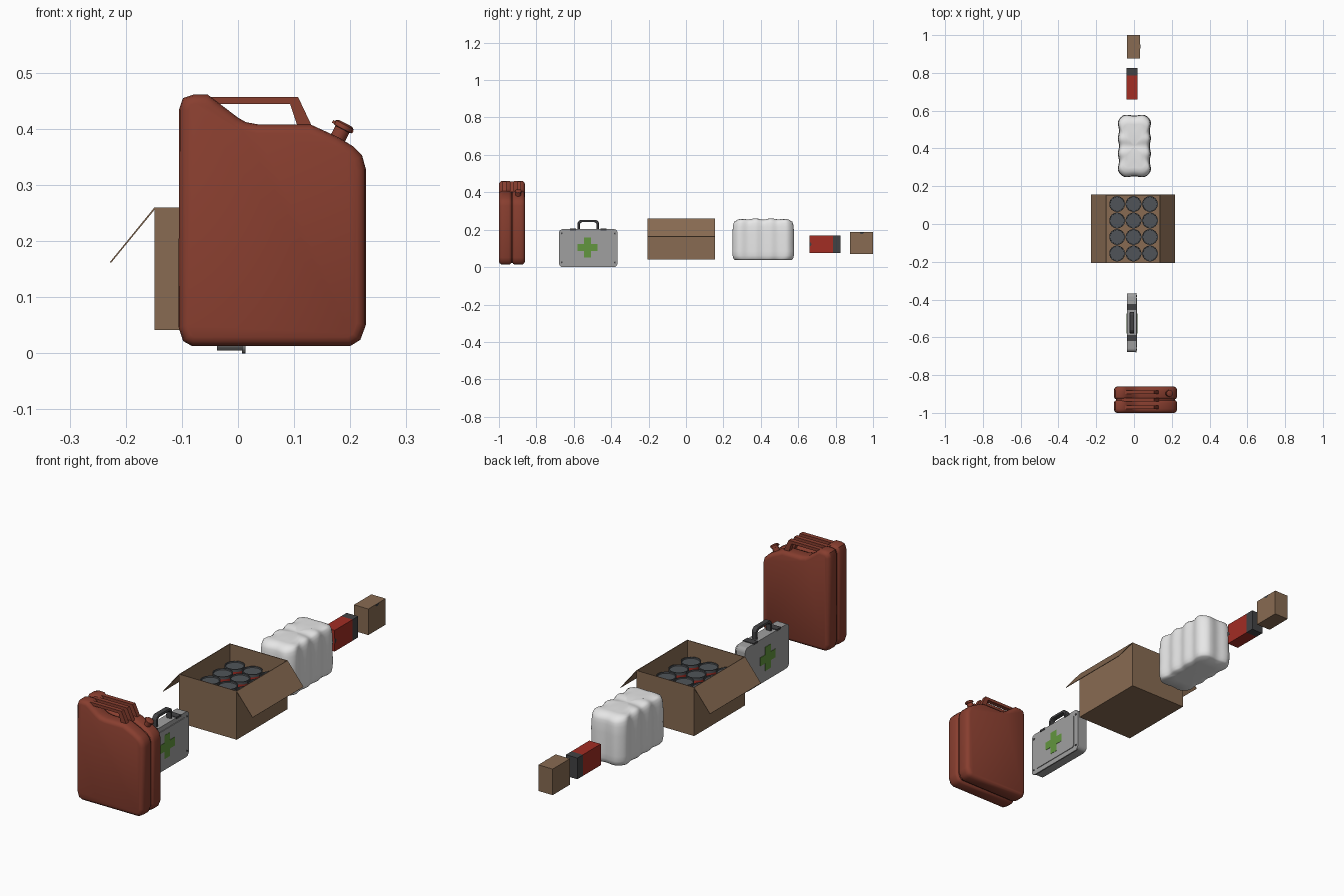
import bpy, bmesh, math
from mathutils import Vector

if "Cube" in bpy.data.objects:
    bpy.data.objects.remove(bpy.data.objects["Cube"])


def material(name, r, g, b):
    m = bpy.data.materials.new(name)
    m.diffuse_color = [(c / 255 / 12.92 if c < 11 else ((c / 255 + 0.055) / 1.055) ** 2.4) for c in (r, g, b)] + [1]
    m.use_nodes = True
    m.node_tree.nodes["Principled BSDF"].inputs["Base Color"].default_value = m.diffuse_color
    return m


RUST = material("rust red", 136, 62, 47)
GREY = material("light grey", 160, 160, 160)
GREEN = material("green", 98, 150, 62)
DARK = material("dark grey", 66, 66, 68)
STEEL = material("steel grey", 80, 84, 88)
CARD = material("cardboard", 136, 107, 82)
WHITE = material("white", 234, 234, 234)
RED = material("red", 162, 45, 36)


def loft(name, rings, mats, smooth=None, rule=None):
    """Skin a list of closed rings, cap both ends; rule(ring index) picks the material."""
    bm = bmesh.new()
    vs = [[bm.verts.new(p) for p in ring] for ring in rings]
    n = len(rings[0])
    for k in range(len(vs) - 1):
        for i in range(n):
            j = (i + 1) % n
            f = bm.faces.new((vs[k][i], vs[k][j], vs[k + 1][j], vs[k + 1][i]))
            f.material_index = rule(k) if rule else 0
    bm.faces.new(vs[0])
    bm.faces.new(vs[-1])
    bmesh.ops.recalc_face_normals(bm, faces=bm.faces)
    me = bpy.data.meshes.new(name)
    bm.to_mesh(me)
    bm.free()
    for m in mats:
        me.materials.append(m)
    ob = bpy.data.objects.new(name, me)
    bpy.context.collection.objects.link(ob)
    if smooth:
        bpy.ops.object.select_all(action='DESELECT')
        ob.select_set(True)
        bpy.context.view_layer.objects.active = ob
        bpy.ops.object.shade_smooth_by_angle(angle=math.radians(smooth))
    return ob


def slab_y(name, pts, y0, y1, mat):
    """Extrude an (x, z) outline along y."""
    return loft(name, [[(x, y, z) for x, z in pts] for y in (y0, y1)], [mat])


def slab_x(name, pts, x0, x1, mat, smooth=None):
    """Extrude a (y, z) outline along x."""
    return loft(name, [[(x, y, z) for y, z in pts] for x in (x0, x1)], [mat], smooth)


def block(name, x0, x1, y0, y1, z0, z1, mat):
    return slab_y(name, [(x0, z0), (x1, z0), (x1, z1), (x0, z1)], y0, y1, mat)


def turned(name, centre, axis, prof, mats, n=24, rule=None):
    """Lathe (radius, height) pairs around an axis."""
    c, a = Vector(centre), Vector(axis).normalized()
    u = a.orthogonal().normalized()
    v = a.cross(u)
    rings = [[c + a * h + (u * math.cos(t) + v * math.sin(t)) * r
              for t in [2 * math.pi * i / n for i in range(n)]] for r, h in prof]
    return loft(name, rings, mats, 35, rule)


def rounded(a, b, r, seg=5, sub=1):
    """Rounded rectangle outline with half sizes a, b; straight edges cut into sub pieces."""
    pts = []
    for q, (sx, sy) in enumerate([(1, 1), (-1, 1), (-1, -1), (1, -1)]):
        for i in range(seg + 1):
            t = math.pi / 2 * (q + i / seg)
            pts.append(Vector((sx * (a - r) + r * math.cos(t), sy * (b - r) + r * math.sin(t))))
    out = []
    for i, p in enumerate(pts):
        out.append(p)
        if i % (seg + 1) == seg:
            nxt = pts[(i + 1) % len(pts)]
            out += [p.lerp(nxt, k / sub) for k in range(1, sub)]
    return out


def inset(pts, d):
    """Offset a clockwise outline inwards."""
    res = []
    for i, p in enumerate(pts):
        p = Vector(p)
        e1 = (p - Vector(pts[i - 1])).normalized()
        e2 = (Vector(pts[(i + 1) % len(pts)]) - p).normalized()
        n1, n2 = Vector((e1.y, -e1.x)), Vector((e2.y, -e2.x))
        m = (n1 + n2).normalized()
        res.append(p + m * d / max(0.5, m.dot(n1)))
    return res


# ---- fuel can: two pressed shells with a seam groove
side = [(-.105, .435), (-.098, .455), (-.080, .461), (-.054, .461), (-.038, .449), (0, .420), (.014, .412),
        (.036, .408), (.129, .408), (.179, .385), (.205, .369), (.221, .353), (.228, .328), (.228, .051),
        (.218, .024), (.200, .013), (-.082, .013), (-.098, .022), (-.106, .047)]
half = [(-.0695, .016), (-.066, .008), (-.059, .002), (-.048, 0), (-.016, 0), (-.008, .003), (-.003, .010)]
layers = half + [(-y, d) for y, d in reversed(half)]
loft("fuel_can_body", [[(p[0], y - .9305, p[1]) for p in inset(side, d)] for y, d in layers], [RUST], 40)
grip = [(-.064, .457), (.107, .457), (.133, .402), (.107, .402), (.093, .444), (-.040, .444)]
for i, y in enumerate((-.970, -.9305, -.891)):
    slab_y(f"fuel_can_handle_{i + 1}", grip, y - .01, y + .01, RUST)
ax = Vector((.46, 0, .89)).normalized()
cap = Vector((.175, -.897, .378))
turned("fuel_can_cap", cap, ax, [(.014, 0), (.014, .024), (.018, .025), (.018, .033), (.013, .036)], [RUST], 16)
across = Vector((ax.z, 0, -ax.x))
bar = [cap + ax * h + across * s for s, h in [(-.022, .026), (.019, .026), (.019, .031), (-.022, .031)]]
slab_y("fuel_can_cap_lever", [(p.x, p.z) for p in bar], -.903, -.891, RUST)

# ---- first aid case
KY = -.5225


def plate(a, b, r, zc):
    return [(KY + p.x, zc + p.y) for p in rounded(a, b, r)]


slab_x("aid_case_body", plate(.1555, .099, .02, .104), -.037, .007, GREY, 35)
slab_x("aid_case_lid", plate(.1565, .1015, .02, .1015), .007, .013, GREY, 35)
slab_x("aid_case_panel", plate(.131, .080, .012, .102), .013, .016, GREY, 35)
w, L = .019, .053
cross = [(-w, L), (w, L), (w, w), (L, w), (L, -w), (w, -w), (w, -L), (-w, -L), (-w, -w), (-L, -w), (-L, w), (-w, w)]
cross = [(KY - .004 + a, .105 + b) for a, b in cross]
slab_x("aid_cross_front", cross, .015, .0175, GREEN)
slab_x("aid_cross_back", cross, -.039, -.036, GREEN)
arch = [(-.057, .198), (-.057, .236), (-.051, .247), (-.040, .253), (.040, .253), (.051, .247), (.057, .236),
        (.057, .198), (.045, .198), (.045, .232), (.037, .240), (-.037, .240), (-.045, .232), (-.045, .198)]
handle = slab_x("aid_case_handle", [(KY + a, b) for a, b in arch], -.023, .001, DARK)
bev = handle.modifiers.new("soft", 'BEVEL')
bev.width, bev.segments = .004, 2
for s in (-1, 1):
    yc = KY + s * .082
    block("aid_case_clip", -.038, .0155, yc - .016, yc + .016, .197, .206, DARK)
    for z in (.025, .180):
        turned("aid_case_rivet", (.012, KY + s * .142, z), (1, 0, 0), [(.005, 0), (.005, .003)], [DARK], 10)

# ---- open carton with flaps
X0, X1, Y0, Y1, Z0, Z1, T = -.149, .138, -.206, .155, .042, .260, .003
block("carton_base", X0, X1, Y0, Y1, Z0, Z0 + T, CARD)
block("carton_wall_left", X0, X0 + T, Y0, Y1, Z0, Z1, CARD)
block("carton_wall_right", X1 - T, X1, Y0, Y1, Z0, Z1, CARD)
block("carton_wall_front", X0, X1, Y0, Y0 + T, Z0, Z1, CARD)
block("carton_wall_back", X0, X1, Y1 - T, Y1, Z0, Z1, CARD)
for name, x, s in (("left", X0, -1), ("right", X1, 1)):
    slab_y("carton_flap_" + name, [(x, Z1), (x + s * .079, .163), (x + s * .0775, .161), (x - s * .002, Z1 - .002)],
           Y0, Y1, CARD)

# ---- food tins inside the carton
tin = [(.041, .046), (.041, .052), (.0395, .053), (.0395, .184), (.042, .185), (.042, .197), (.038, .197), (.037, .192)]
for i in range(3):
    for j in range(4):
        turned(f"tin_{i}_{j}", (-.0895 + .087 * i, -.156 + .0872 * j, 0), (0, 0, 1), tin, [STEEL, RED], 20,
               lambda k: 1 if k == 2 else 0)

# ---- shrink-wrapped bottle pack: rippled shell
outline = rounded(.0875, .165, .034, 6, 32)
levels = [(.04, .037), (.55, .037), (.88, .039), (.95, .046), (.985, .062), (1, .085), (.985, .13), (.995, .175),
          (.975, .215), (.95, .236), (.90, .249), (.82, .256), (.70, .259), (.5, .261), (.25, .261), (.04, .260)]
rings = []
for k, (s, z) in enumerate(levels):
    ring = []
    for p in outline:
        dx = .5 + .5 * math.cos(2 * math.pi * p.x / .0875)
        dy = .5 + .5 * math.cos(2 * math.pi * p.y / .0825)
        sy = 1 - (1 - s) * (.6 if s > .85 else 1)
        x, y = p.x * s * (1 - .07 * dy), p.y * sy * (1 - .025 * dx)
        ripple = .5 + .5 * math.cos(2 * math.pi * y / .0825)
        ring.append((x + .002, y + .413, z - (.007 * ripple if z > .22 else 0)))
    rings.append(ring)
loft("bottle_pack", rings, [WHITE], 60)


def half_disc(y, z, r, a0):
    return [(y + r * math.cos(a0 + math.pi * i / 8), z + r * math.sin(a0 + math.pi * i / 8)) for i in range(9)]


# ---- red box with dark end
block("red_box", -.039, .018, .660, .787, .075, .170, RED)
block("red_box_end", -.039, .018, .787, .826, .075, .170, DARK)
slab_x("red_box_notch", half_disc(.660, .122, .011, -math.pi / 2), .0175, .0188, DARK)

# ---- small cardboard box with thumb notch
block("small_box", -.038, .033, .877, 1.0, .070, .187, CARD)
slab_x("small_box_notch", half_disc(.940, .187, .011, math.pi), .0325, .0338, DARK)
